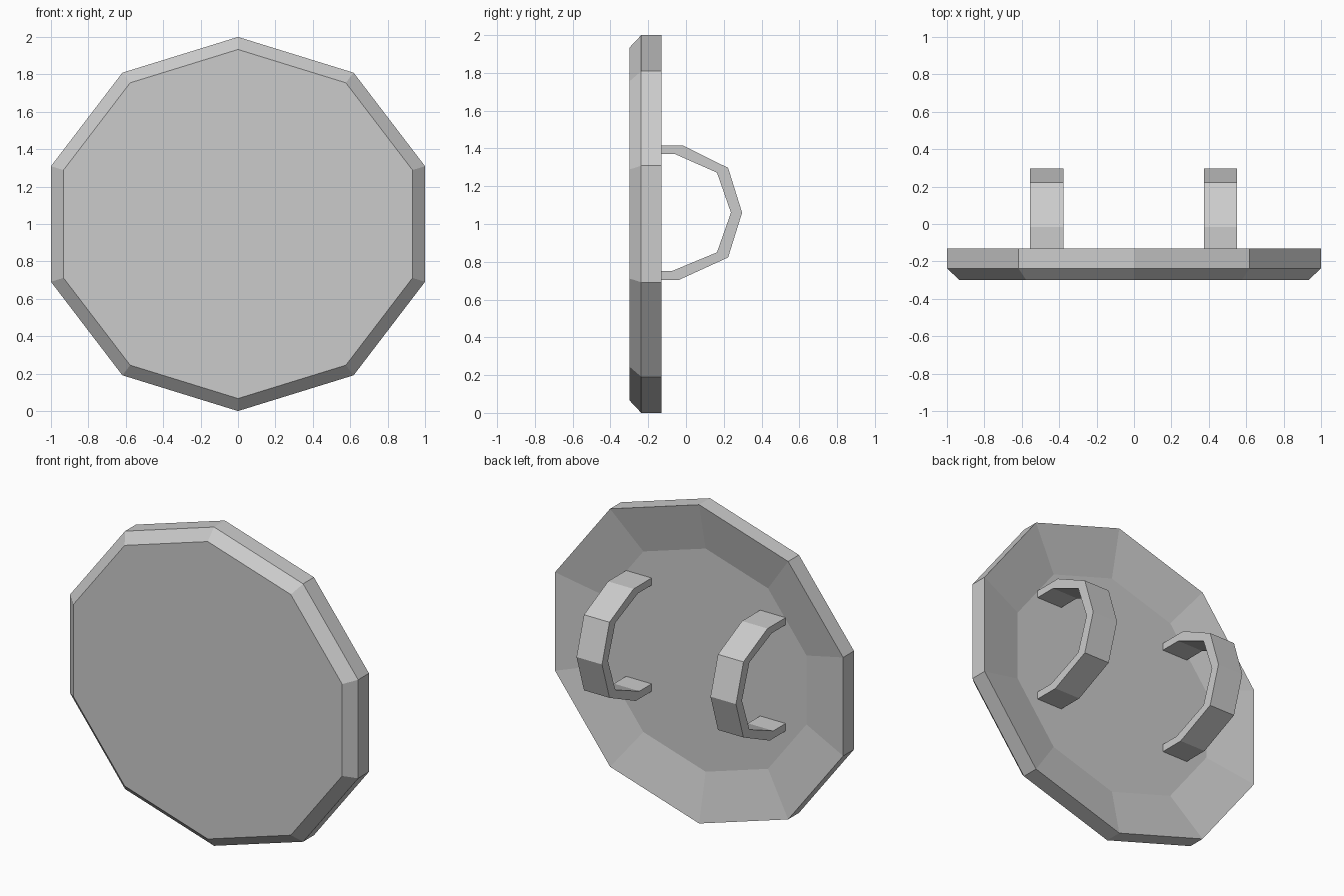
import bpy, bmesh, math

if "Cube" in bpy.data.objects:
    bpy.data.objects.remove(bpy.data.objects["Cube"])


def make_object(name, bm):
    bmesh.ops.recalc_face_normals(bm, faces=bm.faces)
    mesh = bpy.data.meshes.new(name)
    bm.to_mesh(mesh)
    bm.free()
    obj = bpy.data.objects.new(name, mesh)
    bpy.context.collection.objects.link(obj)
    return obj


# Shield plate: decagon rings lofted from the front face, round the rim, to the hollow back
SIDES = 10
WIDEN = 1 / math.cos(math.radians(18))
bm = bmesh.new()
rings = []
for y, r in [(-0.30, 0.933), (-0.237, 1.0), (-0.13, 1.0), (-0.195, 0.70)]:
    ring = []
    for i in range(SIDES):
        a = 2 * math.pi * i / SIDES
        ring.append(bm.verts.new((r * WIDEN * math.sin(a), y, 1 + r * math.cos(a))))
    rings.append(ring)
for a, b in zip(rings, rings[1:]):
    for i in range(SIDES):
        j = (i + 1) % SIDES
        bm.faces.new((a[i], a[j], b[j], b[i]))
bm.faces.new(rings[0])
bm.faces.new(rings[-1])
make_object("shield_plate", bm)

# Arm straps: (y, z) outlines of the bent band, outer and inner side
OUTER = [(-0.196, 1.415), (-0.016, 1.415), (0.223, 1.297), (0.297, 1.06),
         (0.223, 0.823), (-0.037, 0.704), (-0.196, 0.704)]
INNER = [(-0.196, 1.37), (-0.058, 1.37), (0.164, 1.272), (0.238, 1.06),
         (0.164, 0.85), (-0.074, 0.751), (-0.196, 0.751)]


def strap(name, x0, x1):
    bm = bmesh.new()
    sections = []
    for o, i in zip(OUTER, INNER):
        sections.append([bm.verts.new((x, *p)) for x, p in
                         ((x0, o), (x1, o), (x1, i), (x0, i))])
    for a, b in zip(sections, sections[1:]):
        for k in range(4):
            n = (k + 1) % 4
            bm.faces.new((a[k], a[n], b[n], b[k]))
    bm.faces.new(sections[0])
    bm.faces.new(sections[-1])
    return make_object(name, bm)


strap("left_strap", -0.555, -0.378)
strap("right_strap", 0.375, 0.552)
